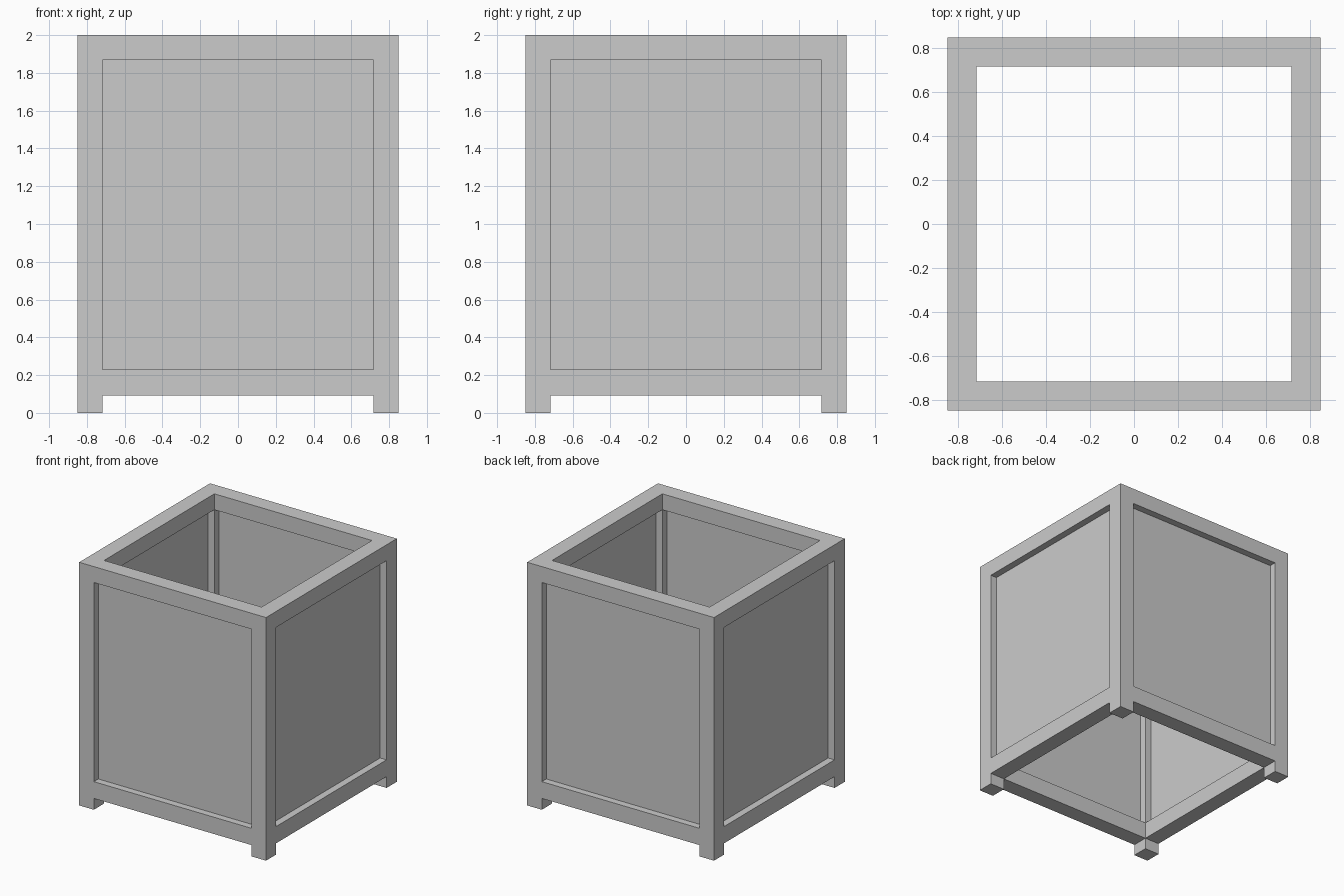
import bpy
import bmesh
from mathutils import Matrix, Vector
from math import pi

if "Cube" in bpy.data.objects:
    bpy.data.objects.remove(bpy.data.objects["Cube"])

OUT, INN = 0.85, 0.717          # outer and inner half widths of the frame
P_IN, P_OUT = 0.775, 0.792      # inner and outer faces of the thin panels
LOW, SILL, HEAD, TOP = 0.093, 0.231, 1.869, 2.0


def box(name, lo, hi, turn=0):
    """Box between two corners, turned by quarter turns about z."""
    lo, hi = Vector(lo), Vector(hi)
    bm = bmesh.new()
    bmesh.ops.create_cube(bm, size=1)
    size = hi - lo
    m = (Matrix.Rotation(turn * pi / 2, 4, 'Z')
         @ Matrix.Translation((lo + hi) / 2)
         @ Matrix.Diagonal((size.x, size.y, size.z, 1)))
    bmesh.ops.transform(bm, matrix=m, verts=bm.verts)
    mesh = bpy.data.meshes.new(name)
    bm.to_mesh(mesh)
    bm.free()
    obj = bpy.data.objects.new(name, mesh)
    bpy.context.collection.objects.link(obj)
    return obj


for i, side in enumerate(("front", "right", "back", "left")):
    # Corner post, running down to form the foot
    box(side + "_post", (-OUT, -OUT, 0), (-INN, -INN, TOP), i)
    # Bottom and top rails between the posts
    box(side + "_bottom_rail", (-INN, -OUT, LOW), (INN, -INN, SILL), i)
    box(side + "_top_rail", (-INN, -OUT, HEAD), (INN, -INN, TOP), i)
    # Thin panel, set back from both faces of the frame
    box(side + "_panel", (-INN, -P_OUT, SILL), (INN, -P_IN, HEAD), i)
